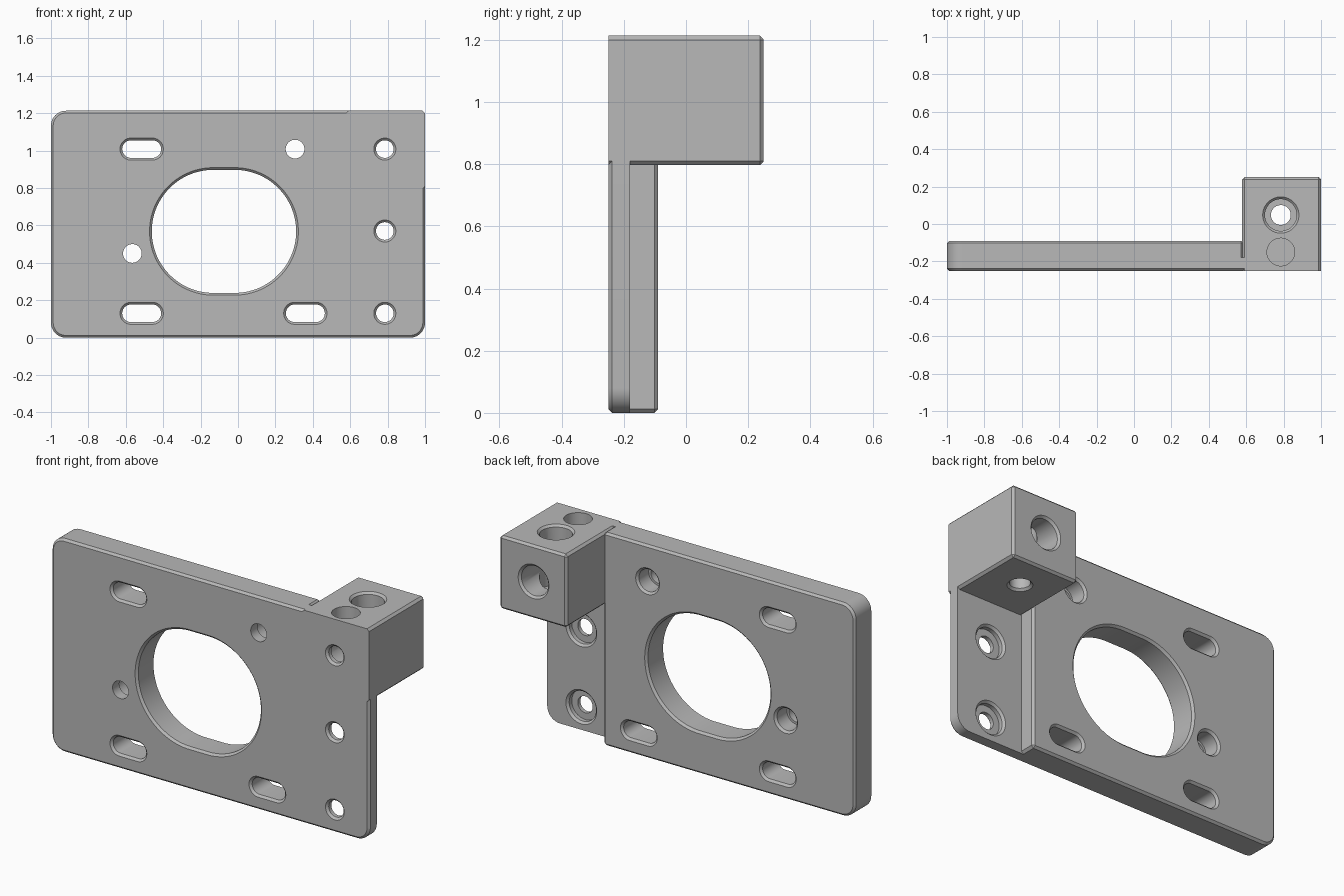
import bpy, bmesh, math

cube = bpy.data.objects.get("Cube")
if cube:
    bpy.data.objects.remove(cube, do_unlink=True)

TOP, FRONT, BACK, STEP = 1.213, -0.25, -0.09, -0.18
BLOCK_X, BLOCK_Z, BLOCK_BACK = 0.578, 0.797, 0.25
C = 0.012                      # chamfer size

grey = bpy.data.materials.new("bracket grey")
grey.use_nodes = True
grey.diffuse_color = (0.48, 0.48, 0.48, 1)
grey.node_tree.nodes["Principled BSDF"].inputs["Base Color"].default_value = (0.48, 0.48, 0.48, 1)


def skin(name, loops):
    """Closed solid skinned through matching loops of points."""
    bm = bmesh.new()
    rings = [[bm.verts.new(p) for p in loop] for loop in loops]
    n = len(rings[0])
    for a, b in zip(rings, rings[1:]):
        for i in range(n):
            j = (i + 1) % n
            bm.faces.new((a[i], a[j], b[j], b[i]))
    bm.faces.new(rings[0])
    bm.faces.new(rings[-1])
    bmesh.ops.recalc_face_normals(bm, faces=bm.faces)
    mesh = bpy.data.meshes.new(name)
    bm.to_mesh(mesh)
    bm.free()
    obj = bpy.data.objects.new(name, mesh)
    bpy.context.collection.objects.link(obj)
    mesh.materials.append(grey)
    return obj


def slab(name, x0, x1, z0, z1, radii, layers):
    """Rounded panel; radii start top right and run anticlockwise; layers are (y, inset)."""
    corners = [(x1, z1, -1, -1), (x0, z1, 1, -1), (x0, z0, 1, 1), (x1, z0, -1, 1)]
    loops = []
    for y, inset in layers:
        loop = []
        for k, ((x, z, sx, sz), r) in enumerate(zip(corners, radii)):
            steps = 12 if r > 0.02 else 1
            for i in range(steps + 1):
                a = (k + i / steps) * math.pi / 2
                loop.append((x + sx * r + math.cos(a) * (r - inset), y,
                             z + sz * r + math.sin(a) * (r - inset)))
        loops.append(loop)
    return skin(name, loops)


def cutter(name, u, v, profile, half=0, axis="y", count=48):
    """Round or slotted hole; profile is (depth, radius) along the axis."""
    loops = []
    for d, r in profile:
        loop = []
        for i in range(count):
            a = (i + 0.5) * math.tau / count
            p = u + r * math.cos(a) + math.copysign(half, math.cos(a))
            q = v + r * math.sin(a)
            loop.append((p, d, q) if axis == "y" else (p, q, d))
        loops.append(loop)
    obj = skin(name, loops)
    obj.hide_render = True
    return obj


def flare(d, r, out):
    """Two profile points for a chamfered hole mouth at depth d opening towards out."""
    return [(d + out * C, r + 2 * C), (d - out * C, r)]


def combine(body, other, operation):
    mod = body.modifiers.new(operation, "BOOLEAN")
    mod.operation, mod.solver, mod.object = operation, "EXACT", other
    bpy.context.view_layer.objects.active = body
    bpy.ops.object.modifier_apply(modifier=mod.name)
    bpy.data.objects.remove(other, do_unlink=True)


# Front sheet, thick back layer and clamp block
R, S = 0.08, 0.013
body = slab("mounting_bracket", -1, 1, 0, TOP, (S, R, R, R),
            [(FRONT, C), (FRONT + C, 0), (STEP, 0)])
back_layer = slab("back_layer", -1, BLOCK_X + 0.006, 0, TOP, (S, R, R, S),
                  [(STEP - 0.02, 0), (BACK - C, 0), (BACK, C)])
block = slab("clamp_block", BLOCK_X, 1, BLOCK_Z, TOP, (S, S, S, S),
             [(FRONT, 0), (BLOCK_BACK - C, 0), (BLOCK_BACK, C)])
combine(body, back_layer, "UNION")
combine(body, block, "UNION")

# Central opening and adjustment slots
cuts = []
for name, x, z, r, half, n in [("opening", -0.075, 0.568, 0.329, 0.057, 96),
                               ("upper_slot", -0.515, 1.008, 0.047, 0.057, 48),
                               ("lower_slot", -0.515, 0.13, 0.047, 0.057, 48),
                               ("inner_slot", 0.36, 0.13, 0.047, 0.057, 48)]:
    cuts.append(cutter(name, x, z, flare(FRONT, r, -1) + flare(BACK, r, 1)[::-1], half, count=n))

# Pilot holes, wider from the back
for x, z in [(-0.565, 0.45), (0.305, 1.008)]:
    cuts.append(cutter("pilot_hole", x, z, [(FRONT - 0.05, 0.05), (-0.19, 0.05), (-0.19, 0.063)]
                       + flare(BACK, 0.063, 1)[::-1]))

# Counterbored screw holes along the side flange and through the block
for z, end in [(0.13, STEP), (0.57, STEP), (1.008, BLOCK_BACK)]:
    cuts.append(cutter("screw_hole", 0.785, z, flare(FRONT, 0.047, -1)
                       + [(-0.215, 0.047), (-0.215, 0.085)] + flare(end, 0.085, 1)[::-1]))

# Vertical clamp bore and shallow pocket in the block top
cuts.append(cutter("clamp_bore", 0.785, 0.048, flare(BLOCK_Z, 0.053, -1)
                   + [(0.87, 0.053), (0.87, 0.085)] + flare(TOP, 0.085, 1)[::-1], axis="z"))
cuts.append(cutter("top_pocket", 0.785, -0.15, [(1.11, 0.074), (TOP + 0.05, 0.074)], axis="z"))

for cut in cuts:
    combine(body, cut, "DIFFERENCE")

# Smooth bores with crisp edges
bpy.ops.object.select_all(action="DESELECT")
body.select_set(True)
bpy.context.view_layer.objects.active = body
bpy.ops.object.shade_smooth_by_angle(angle=math.radians(30))
